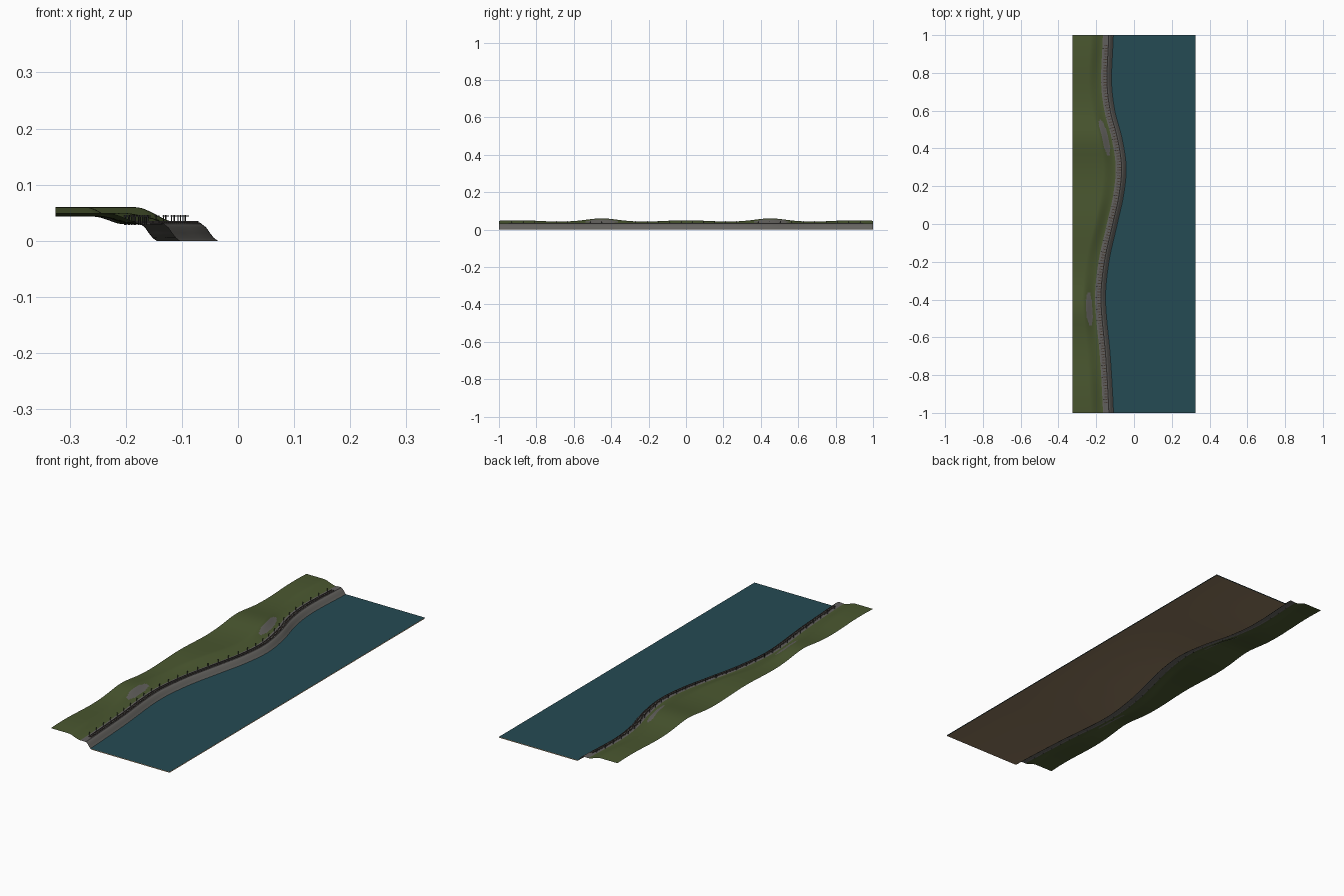
import bpy, bmesh, math
from mathutils import Vector, Matrix

if "Cube" in bpy.data.objects:
    bpy.data.objects.remove(bpy.data.objects["Cube"])


def mat(name, c):
    m = bpy.data.materials.new(name)
    m.diffuse_color = (*c, 1)
    m.use_nodes = True
    m.node_tree.nodes["Principled BSDF"].inputs["Base Color"].default_value = m.diffuse_color
    return m


GRASS = mat("grass_green", (0.068, 0.095, 0.029))
ROCK = mat("rock_grey", (0.13, 0.125, 0.115))
SAND = mat("bed_sand", (0.27, 0.19, 0.11))
WATER = mat("water_teal", (0.018, 0.07, 0.088))
BALLAST = mat("ballast_grey", (0.12, 0.115, 0.11))
WOOD = mat("sleeper_brown", (0.06, 0.042, 0.03))
STEEL = mat("rail_steel", (0.11, 0.10, 0.10))
POLE = mat("pole_dark", (0.03, 0.03, 0.03))

# centre line of the track, seen from above: (y, x)
PATH = [(-1.3, -.135), (-1, -.142), (-.7, -.159), (-.4, -.184), (-.2, -.166), (0, -.122),
        (.15, -.089), (.3, -.075), (.45, -.096), (.6, -.135), (.75, -.152), (1, -.143), (1.3, -.14)]


def track_x(y):
    i = 1
    while i < len(PATH) - 3 and y > PATH[i + 1][0]:
        i += 1
    (ya, a), (yb, b), (yc, c), (yd, d) = PATH[i - 1:i + 3]
    h = yc - yb
    t = (y - yb) / h
    m0, m1 = (c - a) / (yc - ya) * h, (d - b) / (yd - yb) * h
    return ((2*t**3 - 3*t**2 + 1) * b + (t**3 - 2*t**2 + t) * m0
            + (3*t**2 - 2*t**3) * c + (t**3 - t**2) * m1)


def hill(y):
    return (.0465 + .0035 * math.cos(2 * math.pi * y / .45)
            + .010 * math.exp(-((abs(y) - .45) / .1) ** 2))


def make(name, bm, mats, smooth=False):
    me = bpy.data.meshes.new(name)
    bm.to_mesh(me)
    bm.free()
    for m in mats:
        me.materials.append(m)
    ob = bpy.data.objects.new(name, me)
    bpy.context.collection.objects.link(ob)
    if smooth:
        bpy.context.view_layer.objects.active = ob
        ob.select_set(True)
        bpy.ops.object.shade_smooth_by_angle(angle=math.radians(40))
        ob.select_set(False)
    return ob


def sheet(name, row, y0, y1, n, mats, rule=None, smooth=False):
    """Loft a row of (x, z) points along y."""
    bm = bmesh.new()
    rows = []
    for i in range(n + 1):
        y = y0 + (y1 - y0) * i / n
        rows.append([bm.verts.new((x, y, z)) for x, z in row(y)])
    for a, b in zip(rows, rows[1:]):
        for j in range(len(a) - 1):
            f = bm.faces.new((a[j], a[j + 1], b[j + 1], b[j]))
            f.normal_update()
            if rule:
                f.material_index = rule(f)
    return make(name, bm, mats, smooth)


# terrain: hillside, level shelf, rounded rocky bank and flat bed
BANK = [(-.022, .03), (.006, .03), (.012, .0285), (.018, .024), (.025, .014), (.032, .005), (.039, 0)]


def terrain_row(y):
    c, h = track_x(y), hill(y)
    pts = [(-.325 + (c - .088 + .325) * i / 8, h) for i in range(8)]
    for i in range(17):
        t = i / 16
        pts.append((c - .088 + .066 * t, h + (.03 - h) * t * t * (3 - 2 * t)))
    pts += [(c + d, z) for d, z in BANK[1:]]
    return pts + [(.325, 0)]


def terrain_colour(f):
    c = f.calc_center_median()
    if c.z < .0005:
        return 2
    d = c.x - track_x(c.y)
    if d > -.02:
        return 1
    n = f.normal
    return 1 if math.hypot(n.x, n.y) / max(n.z, .01) > .50 else 0


sheet("hillside_and_bank", terrain_row, -1, 1, 220, [GRASS, ROCK, SAND], terrain_colour, True)

# water surface just above the bed
sheet("water", lambda y: [(track_x(y) + .033, .004), (.325, .004)], -1, 1, 100, [WATER])

# raised ballast strip
sheet("ballast", lambda y: [(track_x(y) + d, z) for d, z in
      [(-.017, .0295), (-.013, .0315), (.009, .0315), (.012, .0285)]], -1, 1, 120, [BALLAST])

# two rails
for side, s in (("left", -1), ("right", 1)):
    sheet("rail_" + side, lambda y: [(track_x(y) - .002 + s * .0055 + d, z) for d, z in
          [(-.001, .032), (-.001, .035), (.001, .035), (.001, .032)]], -.95, .95, 120, [STEEL])


def box(bm, y, off, z, size):
    """Box placed beside the track and turned to follow it."""
    ang = -math.atan((track_x(y + .01) - track_x(y - .01)) / .02)
    m = (Matrix.Translation((track_x(y), y, z)) @ Matrix.Rotation(ang, 4, 'Z')
         @ Matrix.Translation((off, 0, 0)) @ Matrix.Diagonal((*size, 1)))
    bmesh.ops.create_cube(bm, size=1, matrix=m)


# sleepers under the rails
bm = bmesh.new()
for i in range(127):
    box(bm, -.945 + .015 * i, -.002, .0322, (.019, .005, .0016))
make("sleepers", bm, [WOOD])

# line-side poles with cross arms
bm = bmesh.new()
for i in range(32):
    y = -.93 + .06 * i
    box(bm, y, -.018, .037, (.0018, .0018, .018))
    box(bm, y, -.016, .0445, (.008, .0014, .0014))
make("poles", bm, [POLE])
